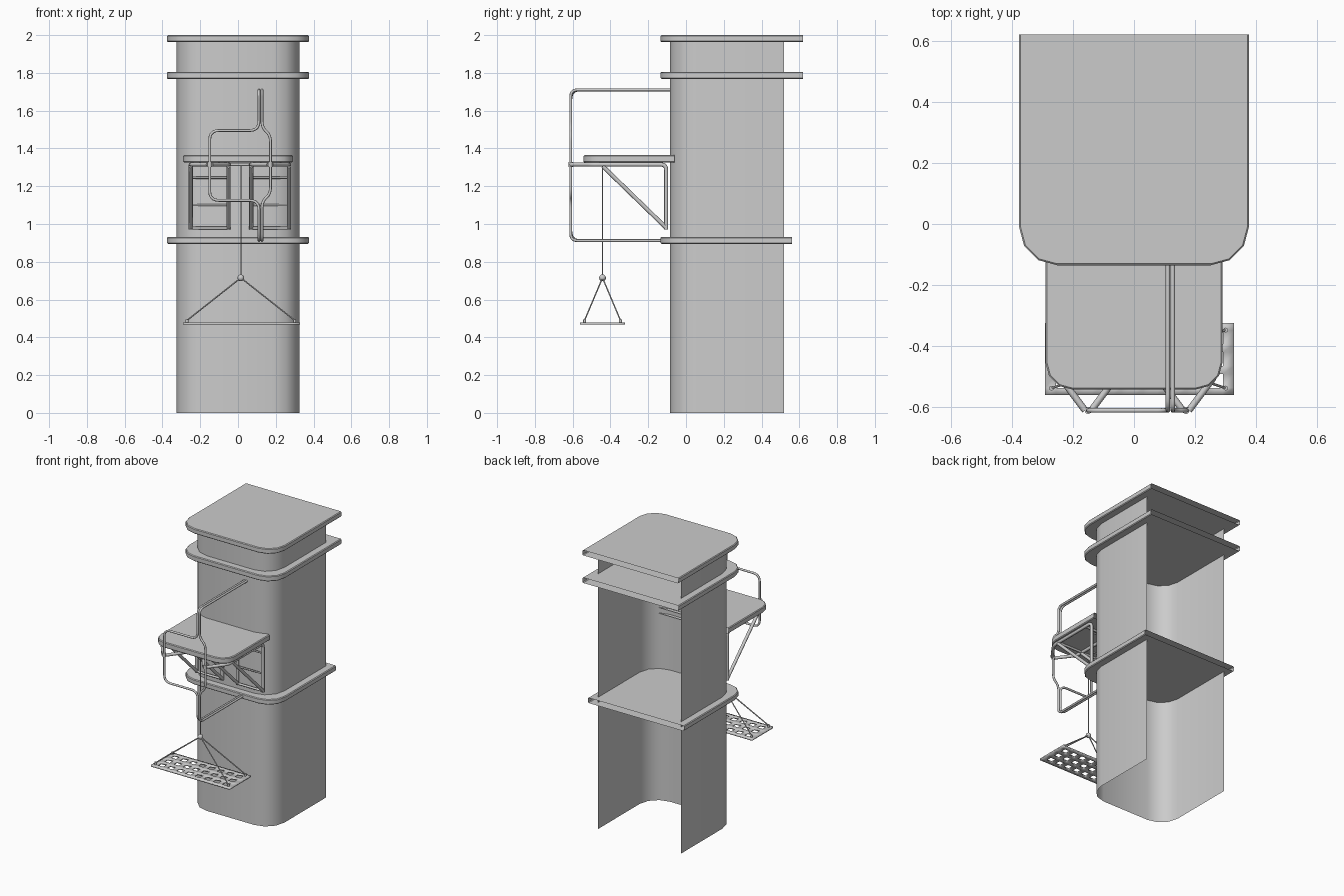
import bpy, bmesh, math
from mathutils import Vector

if "Cube" in bpy.data.objects:
    bpy.data.objects.remove(bpy.data.objects["Cube"])


def add_mesh(name, verts, faces, angle=30):
    me = bpy.data.meshes.new(name)
    me.from_pydata(verts, [], faces)
    bm = bmesh.new()
    bm.from_mesh(me)
    bmesh.ops.recalc_face_normals(bm, faces=bm.faces)
    bm.to_mesh(me)
    bm.free()
    ob = bpy.data.objects.new(name, me)
    bpy.context.collection.objects.link(ob)
    smooth(ob, angle)
    return ob


def smooth(ob, angle=30):
    bpy.ops.object.select_all(action='DESELECT')
    ob.select_set(True)
    bpy.context.view_layer.objects.active = ob
    bpy.ops.object.shade_smooth_by_angle(angle=math.radians(angle))


def u_outline(w, front, back, r, seg=3):
    """Open-backed plan outline with rounded front corners, right to left."""
    right = [(w, back)]
    for i in range(seg + 1):
        a = math.pi / 2 * i / seg
        right.append((w - r + r * math.cos(a), front + r - r * math.sin(a)))
    return right + [(-x, y) for x, y in reversed(right)]


def u_shell(name, w, front, back, r, z0, z1, bevel=0.005, caps=True):
    """Loft the outline upward; the back always stays open."""
    levels = [(0, z0), (0, z1)]
    if caps:
        levels = [(bevel, z0), (0, z0 + bevel), (0, z1 - bevel), (bevel, z1)]
    verts, faces = [], []
    for inset, z in levels:
        verts += [(x, y, z) for x, y in u_outline(w - inset, front + inset, back, r - inset)]
    n = len(verts) // len(levels)
    for k in range(len(levels) - 1):
        for i in range(n - 1):
            a = k * n + i
            faces.append((a, a + 1, a + n + 1, a + n))
    if caps:
        faces += [tuple(range(n)), tuple(range(len(verts) - n, len(verts)))]
    return add_mesh(name, verts, faces, 35)


def fillet(points, r, steps=5):
    pts = [Vector(p) for p in points]
    out = [pts[0]]
    for a, b, c in zip(pts, pts[1:], pts[2:]):
        da, dc = a - b, c - b
        p = b + da.normalized() * min(r, da.length * 0.48)
        q = b + dc.normalized() * min(r, dc.length * 0.48)
        for i in range(steps + 1):
            t = i / steps
            out.append(p * (1 - t) ** 2 + b * 2 * t * (1 - t) + q * t * t)
    return out + [pts[-1]]


def tube(name, points, radius, bend=0.0, res=2):
    """Round tube swept along a filleted path, turned into a mesh."""
    pts = fillet(points, bend) if bend else [Vector(p) for p in points]
    cu = bpy.data.curves.new(name, 'CURVE')
    cu.dimensions = '3D'
    cu.bevel_depth = radius
    cu.bevel_resolution = res
    cu.use_fill_caps = True
    sp = cu.splines.new('POLY')
    sp.points.add(len(pts) - 1)
    for s, p in zip(sp.points, pts):
        s.co = (*p, 1)
    ob = bpy.data.objects.new(name, cu)
    bpy.context.collection.objects.link(ob)
    bpy.ops.object.select_all(action='DESELECT')
    ob.select_set(True)
    bpy.context.view_layer.objects.active = ob
    bpy.ops.object.convert(target='MESH')
    smooth(bpy.context.object, 50)
    return bpy.context.object


# Tower wall and its three projecting slabs
u_shell("tower_wall", 0.325, -0.085, 0.52, 0.14, 0, 1.98, caps=False)
for name, z0, z1, back in (("roof_slab", 1.963, 2.0, 0.62),
                           ("upper_ledge", 1.768, 1.806, 0.62),
                           ("lower_ledge", 0.895, 0.932, 0.56)):
    u_shell(name, 0.376, -0.135, back, 0.125, z0, z1)

# Balcony platform
u_shell("platform", 0.29, -0.542, -0.06, 0.09, 1.325, 1.365)

# Bracket frames: bent rails meeting in a V, diagonals and cross bars
for side, cx in (("left", -0.15), ("right", 0.17)):
    for s in (-1, 1):
        x = cx + s * 0.1
        tube(f"{side}_bracket_rail", [(x, -0.105, 0.97), (x, -0.105, 1.315), (x, -0.49, 1.315),
                                      (cx + s * 0.01, -0.61, 1.315)], 0.011, 0.03)
        tube(f"{side}_bracket_diagonal", [(x, -0.105, 0.98), (x, -0.44, 1.305)], 0.011)
    for y, z, r in ((-0.105, 0.978, 0.008), (-0.105, 1.1, 0.006), (-0.105, 1.245, 0.006),
                    (-0.17, 1.315, 0.008), (-0.44, 1.315, 0.008)):
        tube(f"{side}_bracket_crossbar", [(cx - 0.1, y, z), (cx + 0.1, y, z)], r)
    tube(f"{side}_rail_clamp", [(cx, -0.61, 1.302), (cx, -0.61, 1.328)], 0.012)

# Pair of bent pipes looping out from the wall and around the platform
for side, x0, x1, shoulder, bend in (("left", 0.111, -0.15, (1.495, 1.125), 0.05),
                                     ("right", 0.127, 0.172, None, 0.035)):
    zu, zl = shoulder or (1.51, 1.12)
    zu2, zl2 = (zu, zl) if shoulder else (1.47, 1.16)
    path = [(x0, -0.07, 1.71), (x0, -0.61, 1.71), (x0, -0.61, zu), (x1, -0.61, zu2),
            (x1, -0.61, zl2), (x0, -0.61, zl), (x0, -0.61, 0.912), (x0, -0.07, 0.912)]
    tube(f"{side}_loop_pipe", path, 0.0075, bend)

# Hanging rope, knot ball and four sling ropes
hx, hy, hz = 0.015, -0.442, 0.715
tube("hanging_rope", [(hx, hy, hz), (hx, hy, 1.315)], 0.003, res=1)
tube("rope_beam", [(-0.05, hy, 1.315), (0.07, hy, 1.315)], 0.008)
bpy.ops.mesh.primitive_uv_sphere_add(segments=16, ring_count=10, radius=0.018, location=(hx, hy, hz))
bpy.context.object.name = "rope_ball"
smooth(bpy.context.object, 60)
for sx in (-1, 1):
    for sy in (-1, 1):
        cx, cy = hx + sx * 0.285, hy + sy * 0.095
        tube("sling_rope", [(hx, hy, hz), (cx, cy, 0.49)], 0.004, res=1)
        tube("sling_eye", [(cx, cy, 0.472), (cx, cy, 0.495)], 0.008)

# Perforated hanging tray: grid of cells with the hole cells left out
px, py, hole, cols, rows = 0.0715, 0.0715, 0.045, 8, 3


def cuts(centre, half, pitch, n):
    out = [centre - half]
    for i in range(n):
        m = centre + (i - (n - 1) / 2) * pitch
        out += [m - hole / 2, m + hole / 2]
    return out + [centre + half]


xs, ys = cuts(0.018, 0.309, px, cols), cuts(hy, 0.118, py, rows)
verts = [(x, y, 0.478) for y in ys for x in xs]
nx = len(xs)
faces = [(j * nx + i, j * nx + i + 1, (j + 1) * nx + i + 1, (j + 1) * nx + i)
         for j in range(len(ys) - 1) for i in range(nx - 1) if not (i % 2 and j % 2)]
tray = add_mesh("hanging_tray", verts, faces)
solid = tray.modifiers.new("thickness", 'SOLIDIFY')
solid.thickness = 0.011
solid.offset = -1
